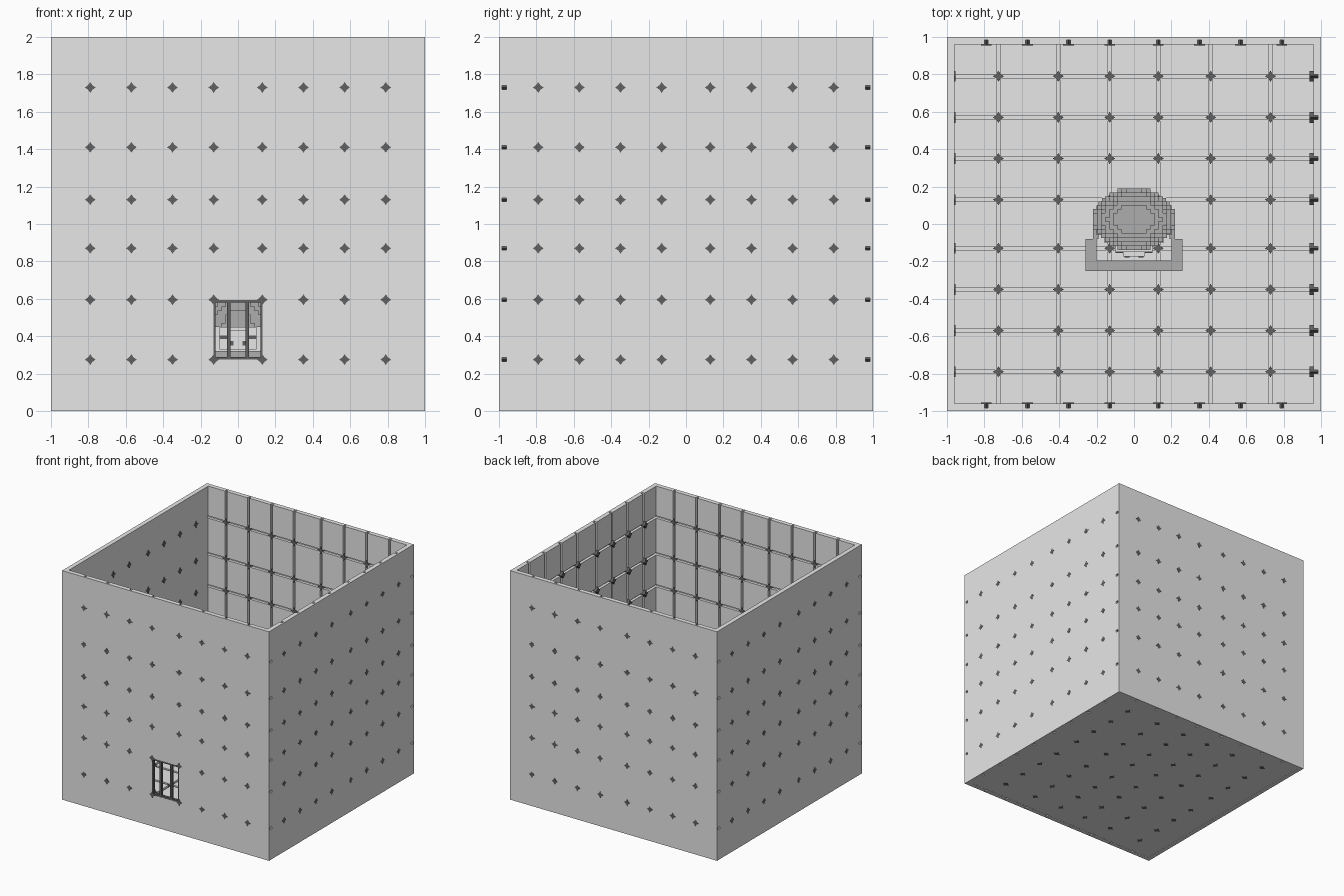
import bpy, bmesh, math
from mathutils import Vector

if "Cube" in bpy.data.objects:
    bpy.data.objects.remove(bpy.data.objects["Cube"])


def material(name, value):
    m = bpy.data.materials.new(name)
    m.use_nodes = True
    col = (value, value, value, 1)
    m.diffuse_color = col
    m.node_tree.nodes["Principled BSDF"].inputs["Base Color"].default_value = col
    return m


STONE = material("light stone", 0.8)
IRON = material("dark iron", 0.12)
GREY = material("mid grey", 0.42)
PALE = material("pale white", 0.95)


def box(bm, a, b):
    lo = [min(p, q) for p, q in zip(a, b)]
    hi = [max(p, q) for p, q in zip(a, b)]
    verts = bmesh.ops.create_cube(bm, size=1)["verts"]
    for v in verts:
        v.co = Vector([(l + h) / 2 + c * (h - l) for l, h, c in zip(lo, hi, v.co)])


def finish(bm, name, mat):
    bmesh.ops.recalc_face_normals(bm, faces=bm.faces[:])
    me = bpy.data.meshes.new(name)
    bm.to_mesh(me)
    bm.free()
    me.materials.append(mat)
    ob = bpy.data.objects.new(name, me)
    bpy.context.collection.objects.link(ob)
    return ob


def boxes(name, mat, *pairs):
    bm = bmesh.new()
    for a, b in pairs:
        box(bm, a, b)
    return finish(bm, name, mat)


# Panel grid: u runs sideways, v runs up, d runs inwards from the outer face
U_CUTS = [-0.79, -0.57, -0.35, -0.13, 0.13, 0.35, 0.57, 0.79]
V_CUTS = [0.275, 0.595, 0.87, 1.13, 1.41, 1.73]
SKIN, THICK, GAP = 0.016, 0.04, 0.01
HOLE = (-0.13, 0.275, 0.13, 0.595)

# name: (mapping, u limit, v start, v end, inner grooves, knot depth)
PANELS = {
    "front_wall": (lambda u, v, d: (u, d - 1, v), 1, 0, 2, True, 0.045),
    "back_wall": (lambda u, v, d: (u, 1 - d, v), 1, 0, 2, True, 0.045),
    "left_wall": (lambda u, v, d: (1 - d, u, v), 0.96, 0, 2, True, 0.062),
    "right_wall": (lambda u, v, d: (d - 1, u, v), 0.96, 0, 2, False, 0.045),
    "floor": (lambda u, v, d: (v - 1, u, d), 0.96, 0.04, 1.96, True, 0.045),
}


def spans(cuts, lo, hi):
    ends = [lo] + [c + s * GAP for c in cuts for s in (-1, 1)] + [hi]
    return list(zip(ends[::2], ends[1::2]))


def build_panel(name, to_world, ul, v0, v1, grooved, depth):
    bm = bmesh.new()

    def slab(ua, va, ub, vb, da, db):
        box(bm, to_world(ua, va, da), to_world(ub, vb, db))

    # Outer skin, with a window opening in the front
    skin = SKIN if grooved else THICK
    if name == "front_wall":
        a, b, c, d = HOLE
        for r in ((-ul, v0, a, v1), (c, v0, ul, v1), (a, v0, c, b), (a, d, c, v1)):
            slab(*r, 0.001, skin)
    else:
        slab(-ul, v0, ul, v1, 0.001, skin)
    # Inner tiles separated by grooves
    if grooved:
        for ua, ub in spans(U_CUTS, -ul, ul):
            for va, vb in spans(V_CUTS, v0, v1):
                in_hole = abs(ua + ub) < 0.01 and HOLE[1] < va and vb < HOLE[3]
                if name == "front_wall" and in_hole:
                    continue
                slab(ua, va, ub, vb, SKIN, THICK)
    finish(bm, name, STONE)

    # Four-pointed iron knots at the crossings
    bm = bmesh.new()
    for u in U_CUTS:
        for v in V_CUTS:
            rings = []
            for d in (0, depth):
                ring = []
                for k in range(8):
                    r = 0.017 if k % 2 else 0.029
                    t = k * math.pi / 4
                    p = to_world(u + r * math.cos(t), v + r * math.sin(t), d)
                    ring.append(bm.verts.new(p))
                rings.append(ring)
                bm.faces.new(ring)
            for k in range(8):
                j = (k + 1) % 8
                bm.faces.new((rings[0][k], rings[0][j], rings[1][j], rings[1][k]))
    finish(bm, name + "_knots", IRON)


for panel, spec in PANELS.items():
    build_panel(panel, *spec)

# Barred window
bars = [((x - 0.01, -0.998, 0.275), (x + 0.01, -0.975, 0.595)) for x in (-0.13, -0.05, 0.05, 0.13)]
bars += [((-0.14, -0.998, z - 0.01), (0.14, -0.975, z + 0.01)) for z in (0.28, 0.59)]
boxes("window_bars", IRON, *bars)

# Seated figure: torso and arms joined in front
boxes("torso", GREY, ((-0.2, -0.06, 0.04), (0.2, 0.1, 0.33)))
boxes("folded_arms", GREY,
      ((-0.26, -0.25, 0.22), (0.26, -0.195, 0.32)),
      ((-0.26, -0.195, 0.22), (-0.2, -0.08, 0.32)),
      ((0.2, -0.195, 0.22), (0.26, -0.08, 0.32)))
boxes("shoulders", GREY, *[((s * 0.19, -0.08, 0.22), (s * 0.22, 0.06, 0.32)) for s in (-1, 1)])

# Face, muzzle and dark features
boxes("face", PALE, ((-0.16, -0.1, 0.32), (0.16, 0.12, 0.47)),
      ((-0.1, -0.15, 0.33), (0.1, -0.1, 0.45)))
boxes("muzzle", PALE, ((-0.055, -0.175, 0.33), (0.055, -0.15, 0.43)))
boxes("nostrils", IRON, *[((s * 0.025, -0.18, 0.35), (s * 0.052, -0.172, 0.375)) for s in (-1, 1)])
boxes("eyes", IRON, *[((s * 0.06, -0.156, 0.385), (s * 0.098, -0.148, 0.405)) for s in (-1, 1)])

# Stepped dome of hair, built from rows of small blocks
STEP = 0.022
bm = bmesh.new()
for layer in range(9):
    z = 0.45 + layer * STEP
    r = math.sqrt(max(0, 1 - (layer / 9.3) ** 2))
    for row in range(-7, 8):
        q = r * r - (row * STEP / 0.165) ** 2
        if q <= 0:
            continue
        half = max(1, round(0.22 * math.sqrt(q) / STEP)) * STEP
        y = 0.025 + row * STEP
        box(bm, (-half, y - STEP / 2, z), (half, y + STEP / 2, z + STEP))
finish(bm, "hair_dome", GREY)
# Back of the hair below the dome
boxes("hair_back", GREY, ((-0.17, 0.1, 0.33), (0.17, 0.14, 0.46)),
      *[((s * 0.15, -0.03, 0.33), (s * 0.19, 0.12, 0.46)) for s in (-1, 1)])
